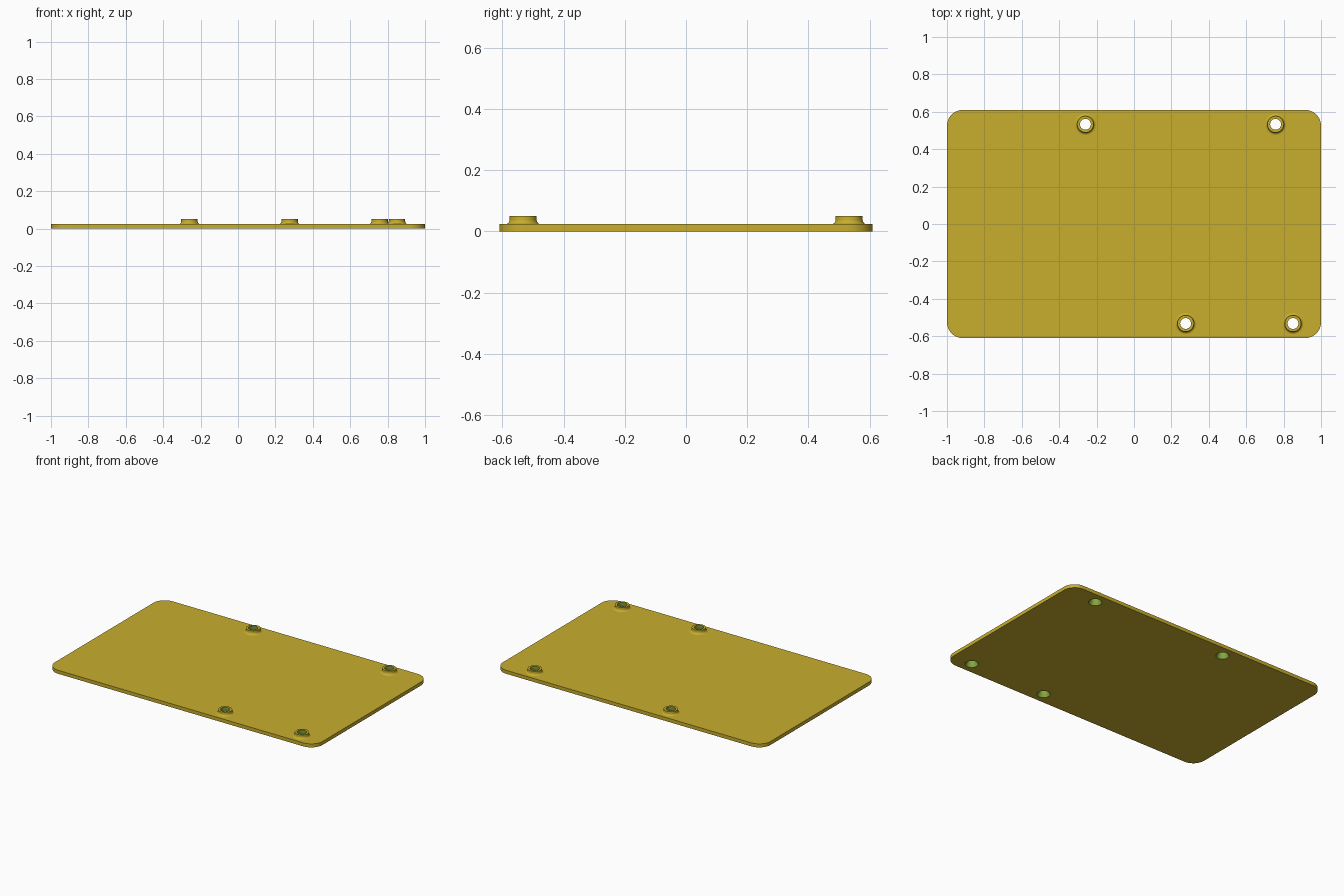
import bpy, bmesh, math

if "Cube" in bpy.data.objects:
    bpy.data.objects.remove(bpy.data.objects["Cube"])

PLATE_T = 0.024      # plate thickness
HX, HY, R = 1.0, 0.61, 0.085
SEG = 40
BOSSES = [(-0.26, 0.533), (0.757, 0.533), (0.276, -0.532), (0.85, -0.532)]


def material(name, rgb):
    m = bpy.data.materials.new(name)
    m.diffuse_color = (*rgb, 1)
    m.use_nodes = True
    m.node_tree.nodes["Principled BSDF"].inputs["Base Color"].default_value = m.diffuse_color
    return m


yellow = material("mustard yellow", (0.578, 0.423, 0.026))
green = material("leaf green", (0.25, 0.40, 0.055))


def smooth(obj):
    bpy.ops.object.select_all(action='DESELECT')
    obj.select_set(True)
    bpy.context.view_layer.objects.active = obj
    bpy.ops.object.shade_smooth_by_angle(angle=math.radians(28))


def circle(cx, cy, r, n=SEG):
    return [(cx + r * math.cos(2 * math.pi * i / n), cy + r * math.sin(2 * math.pi * i / n))
            for i in range(n)]


# Plate: rounded rectangle with four holes, filled and extruded
outline = []
for q, (sx, sy) in enumerate([(1, 1), (-1, 1), (-1, -1), (1, -1)]):
    for i in range(13):
        a = math.pi / 2 * (q + i / 12)
        outline.append((sx * (HX - R) + R * math.cos(a), sy * (HY - R) + R * math.sin(a)))

curve = bpy.data.curves.new("plate", 'CURVE')
curve.dimensions = '2D'
curve.fill_mode = 'BOTH'
curve.extrude = PLATE_T / 2
for loop in [outline] + [circle(x, y, 0.041) for x, y in BOSSES]:
    s = curve.splines.new('POLY')
    s.points.add(len(loop) - 1)
    for p, (x, y) in zip(s.points, loop):
        p.co = (x, y, 0, 1)
    s.use_cyclic_u = True
plate = bpy.data.objects.new("plate", curve)
plate.location.z = PLATE_T / 2
bpy.context.collection.objects.link(plate)
plate.select_set(True)
bpy.context.view_layer.objects.active = plate
bpy.ops.object.convert(target='MESH')
plate = bpy.context.view_layer.objects.active
plate.data.materials.clear()
plate.data.materials.append(yellow)
smooth(plate)

# Boss: flared collar outside, straight bore and countersink inside
flare = [(0.057 - 0.013 * math.sin(a), 0.039 - 0.015 * math.cos(a))
         for a in (math.pi / 2 * i / 5 for i in range(6))]
outer = flare + [(0.044, 0.05)]
inner = [(0.029, 0.05), (0.029, PLATE_T), (0.041, 0.0)]
profile = outer + inner


def boss(name, x, y):
    bm = bmesh.new()
    rings = [[bm.verts.new((px, py, z)) for px, py in circle(0, 0, r)] for r, z in profile]
    for k in range(len(rings) - 1):
        for i in range(SEG):
            j = (i + 1) % SEG
            f = bm.faces.new((rings[k][i], rings[k][j], rings[k + 1][j], rings[k + 1][i]))
            f.material_index = 1 if k >= len(outer) else 0   # green bore
    mesh = bpy.data.meshes.new(name)
    bm.to_mesh(mesh)
    bm.free()
    mesh.materials.append(yellow)
    mesh.materials.append(green)
    obj = bpy.data.objects.new(name, mesh)
    obj.location = (x, y, 0)
    bpy.context.collection.objects.link(obj)
    smooth(obj)


for n, (x, y) in enumerate(BOSSES):
    boss(f"screw_boss_{n + 1}", x, y)
